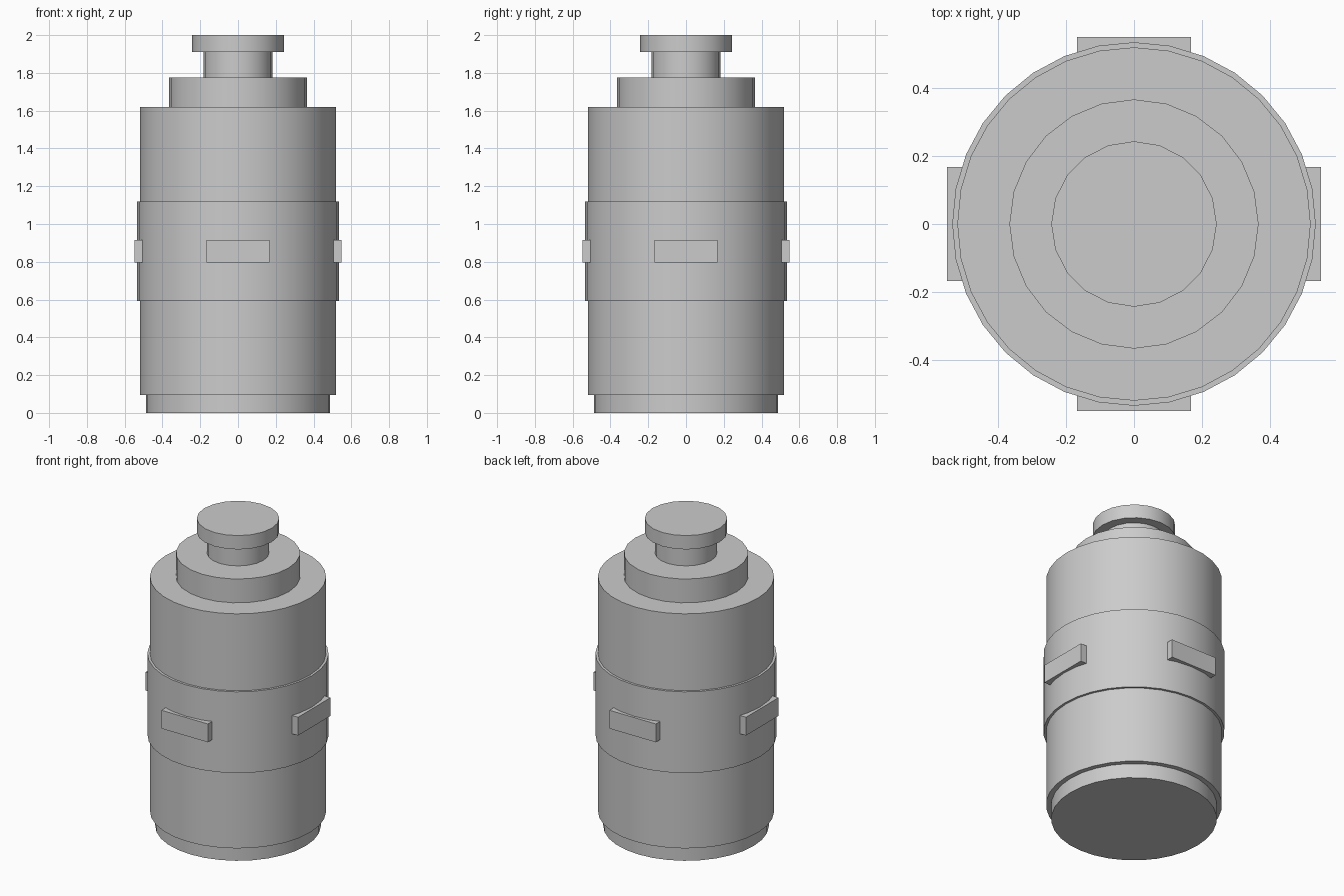
import bpy
import math

cube = bpy.data.objects.get("Cube")
if cube:
    bpy.data.objects.remove(cube, do_unlink=True)

# Single grey finish
GREY = (0.6, 0.6, 0.6, 1.0)
grey = bpy.data.materials.new("plain grey")
grey.use_nodes = True
grey.diffuse_color = GREY
grey.node_tree.nodes["Principled BSDF"].inputs["Base Color"].default_value = GREY


def drum(name, radius, bottom, top, sides):
    """Upright capped cylinder between two heights."""
    bpy.ops.mesh.primitive_cylinder_add(
        vertices=sides, radius=radius, depth=top - bottom,
        location=(0, 0, (bottom + top) / 2))
    part = bpy.context.object
    part.name = name
    part.data.materials.append(grey)
    bpy.ops.object.shade_smooth_by_angle(angle=math.radians(30))


def plate(name, angle):
    """Flat raised block on the band, facing outward at the given angle."""
    inner, outer = 0.502, 0.549
    middle = (inner + outer) / 2
    bpy.ops.mesh.primitive_cube_add(
        size=1, rotation=(0, 0, angle),
        location=(middle * math.cos(angle), middle * math.sin(angle), 0.857))
    part = bpy.context.object
    part.name = name
    part.scale = (outer - inner, 0.334, 0.119)
    part.data.materials.append(grey)


# Stacked body
drum("base_foot", 0.488, 0.0, 0.095, 32)
drum("main_body", 0.519, 0.095, 1.62, 32)
drum("middle_band", 0.534, 0.592, 1.12, 32)
drum("shoulder_collar", 0.366, 1.62, 1.775, 24)
drum("neck", 0.183, 1.775, 1.91, 20)
drum("top_cap", 0.243, 1.91, 2.0, 20)

# Four plates around the band
for i, side in enumerate(("left", "back", "right", "front")):
    plate(side + "_plate", i * math.pi / 2)
